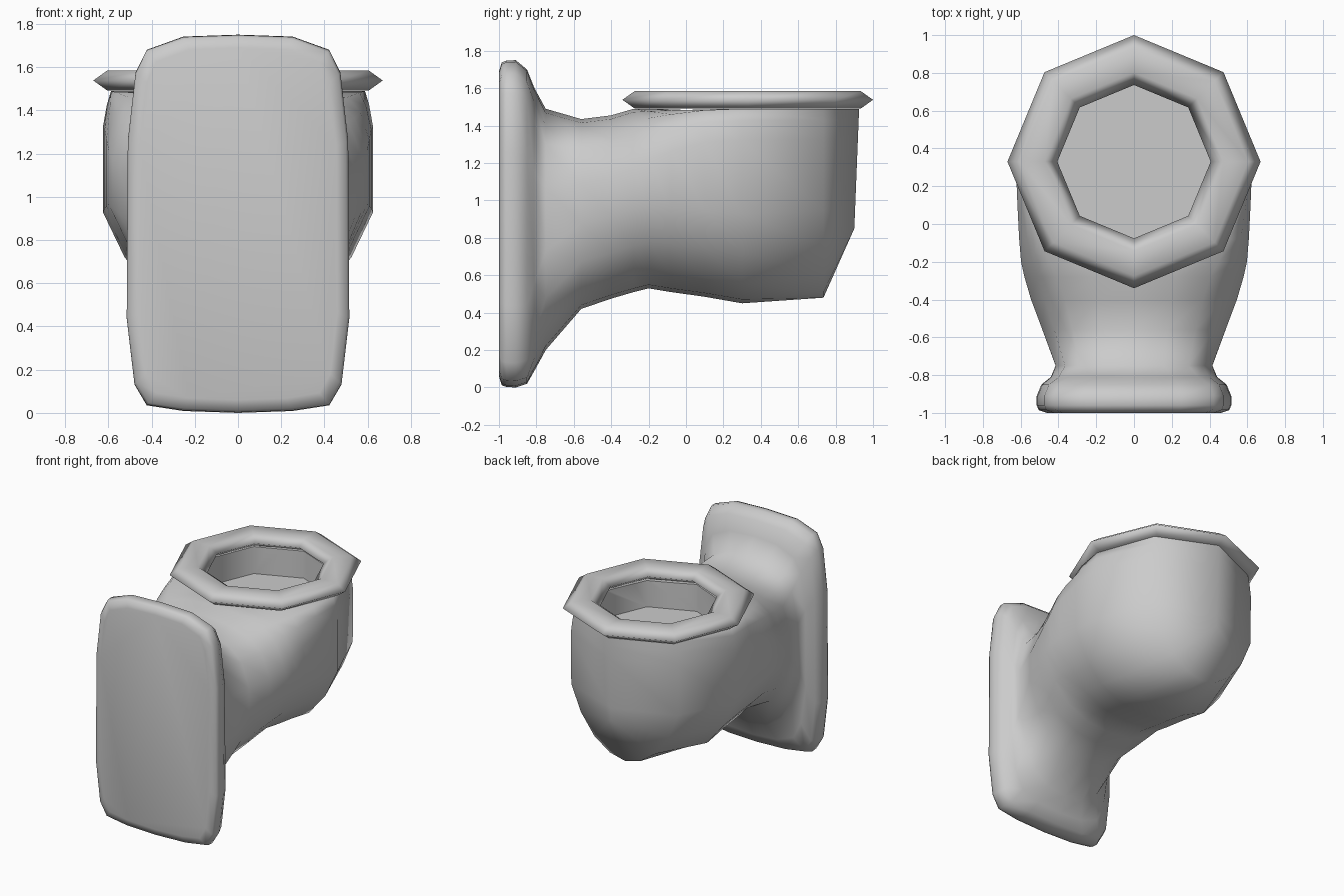
import bpy, bmesh

if "Cube" in bpy.data.objects:
    bpy.data.objects.remove(bpy.data.objects["Cube"])

# Half cross-sections from top centre to bottom centre: (width 0..1, height 0..1)
PLATE = [(0, 1), (.49, .995), (.82, .96), (.92, .90), (.99, .72),
         (1, .25), (.93, .075), (.82, .02), (.49, .005), (0, 0)]
NECK = [(0, 1), (.36, .98), (.67, .925), (.87, .84), (1, .66),
        (1, .45), (.86, .25), (.64, .10), (.34, .02), (0, 0)]
BOWL = [(0, 1), (.5, 1), (.94, 1), (.97, .94), (1, .84),
        (1, .46), (.84, .26), (.62, .10), (.33, .02), (0, 0)]
NOSE = [(0, 1), (.5, 1), (.95, 1), (.98, .94), (1.01, .84),
        (1, .46), (.82, .27), (.57, .12), (.28, .03), (0, 0)]
SHAPES = [PLATE, NECK, BOWL, NOSE, NOSE]

# Stations along y: y, half width, bottom z, top z, position in SHAPES
STATIONS = [
    (-1.0, .46, .06, 1.69, 0), (-.985, .505, .012, 1.738, 0),
    (-.96, .515, .003, 1.748, 0),
    (-.91, .515, .0, 1.75, 0), (-.85, .49, .02, 1.70, 0),
    (-.81, .44, .09, 1.60, .3), (-.75, .415, .20, 1.49, .8),
    (-.56, .485, .42, 1.435, 1), (-.40, .545, .475, 1.455, 1),
    (-.28, .58, .51, 1.49, 1.1), (-.20, .598, .53, 1.49, 1.3),
    (-.08, .608, .51, 1.49, 1.6), (.10, .617, .485, 1.49, 1.9),
    (.30, .625, .45, 1.49, 2),
    (.735, .45, .48, 1.49, 3), (.90, 0, .48, 1.49, 3),
]
CHIN_Z = .85


def section(bm, y, w, zb, zt, t):
    half = []
    k = int(t)
    for (px, pz), (bx, bz) in zip(SHAPES[k], SHAPES[k + 1]):
        u, v = px + (bx - px) * (t - k), pz + (bz - pz) * (t - k)
        z, yy = zb + v * (zt - zb), y
        if w == 0:  # front edge ends at the chin and leans forward
            z = max(z, CHIN_Z)
            yy += .04 * (z - CHIN_Z)
        half.append((u * w, yy, z))
    mirrored = [(-x, yy, z) for x, yy, z in half[-2:0:-1]]
    return [bm.verts.new(p) for p in half + mirrored]


def smooth(obj, angle):
    bpy.ops.object.select_all(action='DESELECT')
    obj.select_set(True)
    bpy.context.view_layer.objects.active = obj
    bpy.ops.object.shade_smooth_by_angle(angle=angle)


# Wall plate, neck and bowl as one loft
bm = bmesh.new()
rings = [section(bm, *s) for s in STATIONS]
for a, b in zip(rings, rings[1:]):
    n = len(a)
    for i in range(n):
        j = (i + 1) % n
        bm.faces.new((a[i], a[j], b[j], b[i]))
bm.faces.new(rings[0])
bmesh.ops.remove_doubles(bm, verts=bm.verts, dist=1e-4)
bmesh.ops.recalc_face_normals(bm, faces=bm.faces)
mesh = bpy.data.meshes.new("toilet_body")
bm.to_mesh(mesh)
bm.free()
body = bpy.data.objects.new("toilet_body", mesh)
bpy.context.collection.objects.link(body)

# Octagonal basin cut into the top; its floor is the water level
bpy.ops.mesh.primitive_cylinder_add(vertices=8, radius=.46, depth=.4,
                                    location=(0, .33, 1.485))
cutter = bpy.context.object
cutter.name = "basin_cutter"
cutter.hide_render = True
cut = body.modifiers.new("basin", 'BOOLEAN')
cut.operation = 'DIFFERENCE'
cut.solver = 'EXACT'
cut.object = cutter
bpy.context.view_layer.objects.active = body
bpy.ops.object.modifier_apply(modifier=cut.name)
bpy.data.objects.remove(cutter)
smooth(body, 1.2)

# Eight-sided seat ring, smooth all over
bpy.ops.mesh.primitive_torus_add(major_segments=8, minor_segments=6,
                                 major_radius=.538, minor_radius=.132,
                                 location=(0, .33, 1.538))
seat = bpy.context.object
seat.name = "seat"
seat.scale.z = .41
bpy.ops.object.transform_apply(location=False, rotation=False, scale=True)
smooth(seat, 3.1)
